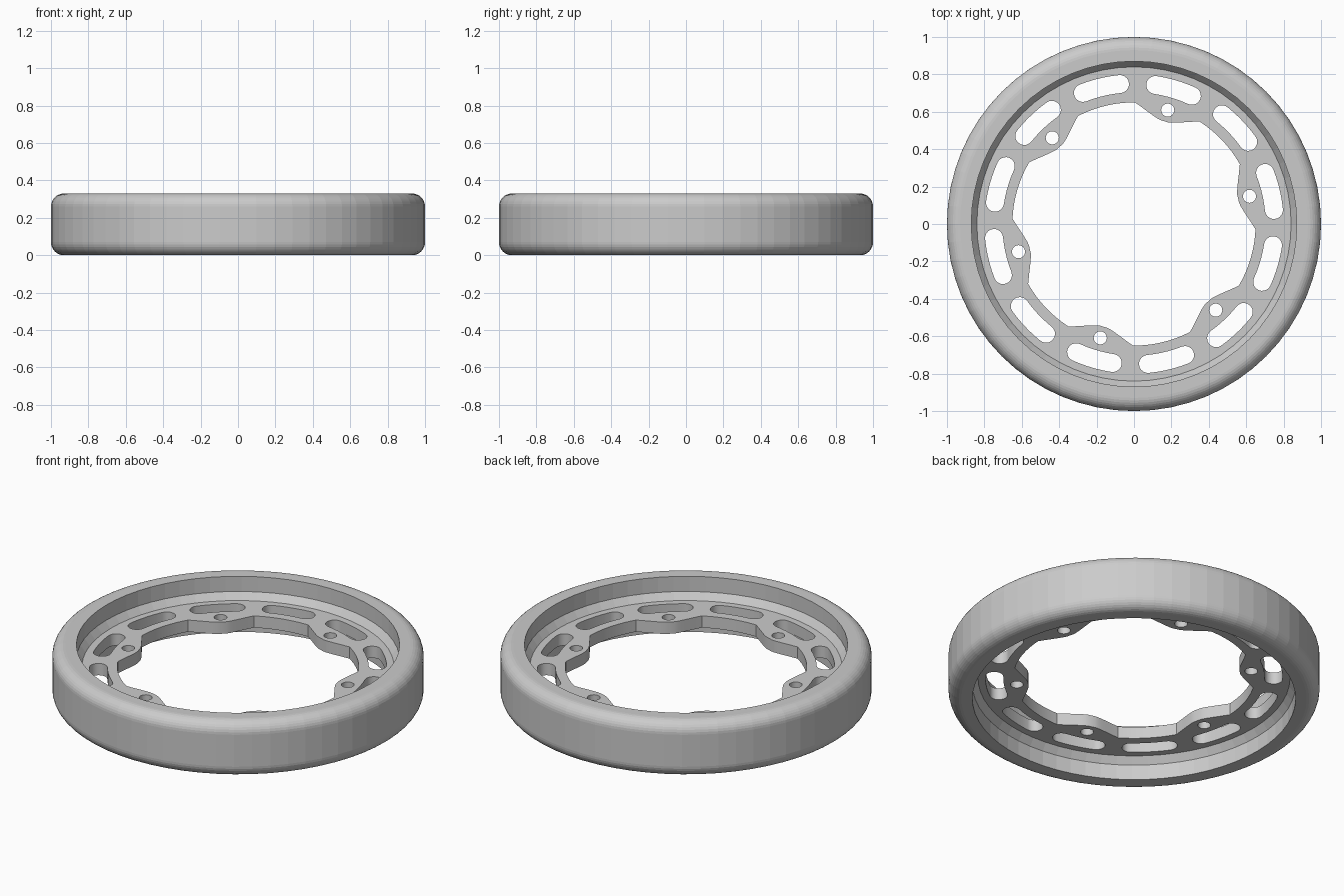
import bpy, bmesh
from math import sin, cos, pi, radians

cube = bpy.data.objects.get("Cube")
if cube:
    bpy.data.objects.remove(cube, do_unlink=True)

HEIGHT, FILLET, SEGMENTS = 0.33, 0.07, 64
PLATE_LOW, PLATE_HIGH = 0.13, 0.2
FIRST = 13.5            # angle of the first bolt hole

grey = bpy.data.materials.new("plain_grey")
grey.use_nodes = True
grey.diffuse_color = (0.6, 0.6, 0.6, 1)
grey.node_tree.nodes["Principled BSDF"].inputs["Base Color"].default_value = (0.6, 0.6, 0.6, 1)


def polar(r, deg):
    return r * cos(radians(deg)), r * sin(radians(deg))


def arc(cx, cy, r, start, end, steps):
    """Points along an arc, both ends included."""
    return [(cx + r * cos(radians(start + (end - start) * i / steps)),
             cy + r * sin(radians(start + (end - start) * i / steps)))
            for i in range(steps + 1)]


def circle(cx, cy, r, steps):
    return arc(cx, cy, r, 0, 360, steps)[:-1]


# Outer ring: rounded profile revolved about z
profile = arc(1 - FILLET, FILLET, FILLET, -90, 0, 8)
profile += arc(1 - FILLET, HEIGHT - FILLET, FILLET, 0, 90, 8)
profile += [(0.87, HEIGHT), (0.87, 0.24), (0.84, PLATE_HIGH),
            (0.84, PLATE_LOW), (0.87, 0.09), (0.87, 0)]
bm = bmesh.new()
loops = [[bm.verts.new((*polar(r, 360 * i / SEGMENTS), z)) for r, z in profile]
         for i in range(SEGMENTS)]
for i, a in enumerate(loops):
    b = loops[(i + 1) % SEGMENTS]
    for j in range(len(profile)):
        k = (j + 1) % len(profile)
        bm.faces.new((a[j], b[j], b[k], a[k]))
bmesh.ops.recalc_face_normals(bm, faces=bm.faces)
mesh = bpy.data.meshes.new("outer_ring")
bm.to_mesh(mesh)
bm.free()
mesh.materials.append(grey)
bpy.context.collection.objects.link(bpy.data.objects.new("outer_ring", mesh))


# Web plate: filled outline with lobes, slots and bolt holes
def lobe_radius(deg):
    """Inner edge, bulging inward around each bolt hole."""
    offset = abs((deg - FIRST + 30) % 60 - 30)
    u = min(max((offset - 2) / 14, 0), 1)
    return 0.573 + 0.077 * u ** 1.4


def slot(mid, r=0.752, half=0.048, spread=7.8):
    """Curved slot with round ends."""
    lo, hi = mid - spread, mid + spread
    return (arc(0, 0, r + half, lo, hi, 5)
            + arc(*polar(r, hi), half, hi, hi + 180, 10)[1:-1]
            + arc(0, 0, r - half, hi, lo, 5)
            + arc(*polar(r, lo), half, lo + 180, lo + 360, 10)[1:-1])


outlines = [circle(0, 0, 0.845, SEGMENTS),
            [polar(lobe_radius(FIRST + 2 * i), FIRST + 2 * i) for i in range(180)]]
outlines += [slot(FIRST + 30 * i) for i in range(12)]
outlines += [circle(*polar(0.635, FIRST + 60 * i), 0.035, 24) for i in range(6)]

curve = bpy.data.curves.new("web_plate_outline", "CURVE")
curve.dimensions = "2D"
curve.fill_mode = "BOTH"
curve.extrude = (PLATE_HIGH - PLATE_LOW) / 2
for points in outlines:
    spline = curve.splines.new("POLY")
    spline.points.add(len(points) - 1)
    for p, (x, y) in zip(spline.points, points):
        p.co = (x, y, 0, 1)
    spline.use_cyclic_u = True
curve.materials.append(grey)
plate = bpy.data.objects.new("web_plate", curve)
plate.location.z = (PLATE_HIGH + PLATE_LOW) / 2
bpy.context.collection.objects.link(plate)

# Turn the plate into a mesh with sharp rims
bpy.ops.object.select_all(action="DESELECT")
plate.select_set(True)
bpy.context.view_layer.objects.active = plate
bpy.ops.object.convert(target="MESH")
bm = bmesh.new()
bm.from_mesh(plate.data)
bmesh.ops.remove_doubles(bm, verts=bm.verts, dist=0.0001)
bmesh.ops.recalc_face_normals(bm, faces=bm.faces)
bm.to_mesh(plate.data)
bm.free()
bpy.ops.object.shade_smooth_by_angle(angle=radians(30))
